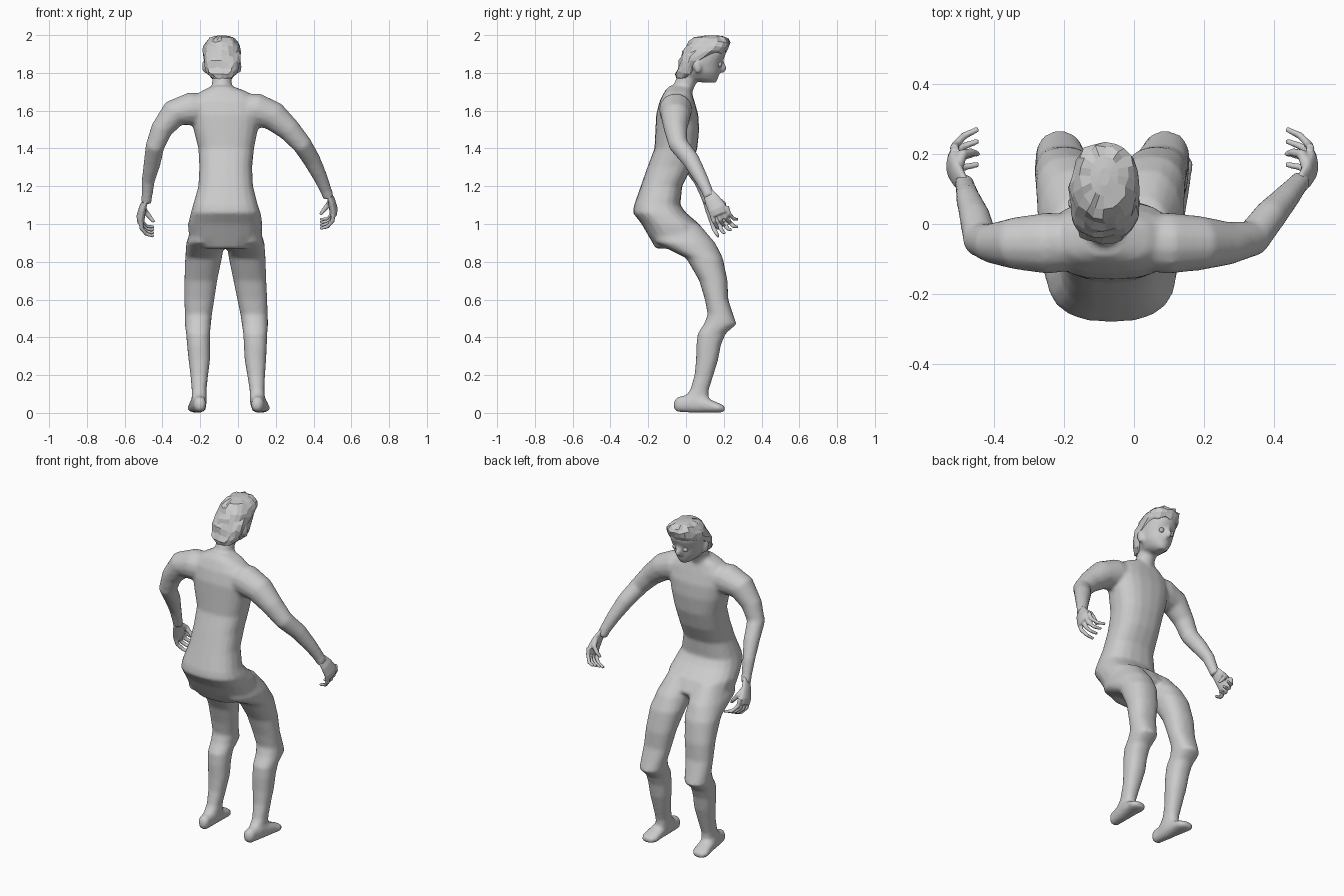
import bpy, bmesh, math, random
from mathutils import Vector

random.seed(4)
X, Y, Z = Vector((1, 0, 0)), Vector((0, 1, 0)), Vector((0, 0, 1))
MID = -0.067  # body centre line


def ring(c, u, v, a, b, n=20, e=2.3):
    pts = []
    for i in range(n):
        t = 2 * math.pi * i / n
        p, q = math.cos(t), math.sin(t)
        p = math.copysign(abs(p) ** (2 / e), p)
        q = math.copysign(abs(q) ** (2 / e), q)
        pts.append(Vector(c) + u * a * p + v * b * q)
    return pts


def loft(bm, rings):
    vs = [[bm.verts.new(p) for p in r] for r in rings]
    n = len(vs[0])
    fs = [bm.faces.new(vs[0][::-1]), bm.faces.new(vs[-1])]
    for r, s in zip(vs, vs[1:]):
        fs += [bm.faces.new((r[i], r[(i + 1) % n], s[(i + 1) % n], s[i])) for i in range(n)]
    bmesh.ops.recalc_face_normals(bm, faces=fs)


def stack(bm, rows, e=2.3):
    """Horizontal sections: z, x0, x1, y0, y1."""
    loft(bm, [ring(((x0 + x1) / 2, (y0 + y1) / 2, z), X, Y, abs(x1 - x0) / 2, (y1 - y0) / 2, e=e)
              for z, x0, x1, y0, y1 in rows])


def tube(bm, rows, side=Y, flat=1.0, n=14):
    """Sections along a path: x, y, z, radius; flat scales the thickness."""
    ps = [Vector(r[:3]) for r in rows]
    rings = []
    for i, r in enumerate(rows):
        t = (ps[min(i + 1, len(ps) - 1)] - ps[max(i - 1, 0)]).normalized()
        u = (side - t * side.dot(t)).normalized()
        rings.append(ring(ps[i], u, t.cross(u), r[3], r[3] * flat, n, 2))
    loft(bm, rings)


def finish(bm, name, voxel=None, smooth=3):
    me = bpy.data.meshes.new(name)
    bm.to_mesh(me)
    bm.free()
    ob = bpy.data.objects.new(name, me)
    bpy.context.collection.objects.link(ob)
    if voxel:
        m = ob.modifiers.new("blend", 'REMESH')
        m.mode, m.voxel_size, m.use_smooth_shade = 'VOXEL', voxel, True
        m = ob.modifiers.new("soften", 'SMOOTH')
        m.factor, m.iterations = 0.5, smooth
    return ob


# body: torso
body = bmesh.new()
stack(body, [
    (.87, -.20, .07, -.16, .05), (.93, -.26, .126, -.195, .11), (1.0, -.265, .13, -.235, .07),
    (1.06, -.25, .12, -.282, .0), (1.1, -.238, .105, -.275, -.03), (1.2, -.21, .08, -.24, -.02),
    (1.3, -.205, .075, -.205, .03), (1.4, -.21, .085, -.167, .06), (1.5, -.235, .105, -.162, .07),
    (1.58, -.25, .12, -.158, .065), (1.65, -.25, .11, -.14, .045), (1.7, -.2, .05, -.115, .03),
    (1.73, -.14, -.03, -.09, .025)], 2.5)

# body: legs and feet
LEG = [
    (1.0, -.24, -.09, -.20, .07), (.9, -.274, -.072, -.16, .155), (.82, -.28, -.085, .0, .195),
    (.7, -.284, -.11, .07, .22), (.6, -.284, -.125, .10, .224), (.52, -.282, -.138, .115, .25),
    (.47, -.282, -.143, .095, .268), (.42, -.275, -.148, .062, .21), (.36, -.27, -.148, .055, .185),
    (.28, -.262, -.148, .053, .17), (.2, -.252, -.158, .045, .145), (.12, -.245, -.167, .022, .12),
    (.06, -.245, -.165, -.03, .12), (.03, -.24, -.17, -.04, .11)]
FOOT = [(-.065, .015, .04, .02), (-.045, .032, .045, .04), (.05, .04, .05, .05),
        (.12, .046, .038, .037), (.175, .05, .026, .025), (.205, .03, .022, .016)]
for side in (-1, 1):
    def across(x, z):
        return x if side < 0 else 2 * MID - x + .035 * max(0, 1 - z / .7)
    stack(body, [(z, across(a, z), across(b, z), c, d) for z, a, b, c, d in LEG])
    loft(body, [ring((across(-.205 - .08 * y, 0), y, z), X, Z, a, b) for y, a, z, b in FOOT])

# body: arms
tube(body, [(.0, -.05, 1.61, .08), (.10, -.055, 1.605, .088), (.19, -.055, 1.57, .078),
            (.27, -.055, 1.50, .062), (.34, -.04, 1.42, .052), (.39, .025, 1.34, .047),
            (.435, .075, 1.25, .038), (.465, .11, 1.18, .031), (.48, .125, 1.14, .03)])
tube(body, [(-.14, -.05, 1.61, .08), (-.25, -.055, 1.61, .088), (-.34, -.055, 1.585, .075),
            (-.405, -.055, 1.50, .058), (-.44, -.045, 1.41, .05), (-.455, .02, 1.32, .045),
            (-.475, .075, 1.23, .035), (-.482, .105, 1.15, .029), (-.487, .12, 1.11, .028)])

# body: neck, head, nose, ears
stack(body, [(1.64, -.15, -.02, -.10, .03), (1.7, -.14, -.028, -.085, .035),
             (1.75, -.137, -.033, -.06, .055), (1.82, -.137, -.033, -.03, .09)], 2)
stack(body, [(1.748, -.11, -.06, .09, .16), (1.77, -.14, -.03, .0, .17),
             (1.80, -.163, -.007, -.025, .178), (1.85, -.175, .005, -.03, .188),
             (1.87, -.177, .007, -.025, .198), (1.9, -.178, .008, -.015, .212),
             (1.95, -.17, .0, .01, .215), (1.98, -.14, -.03, .05, .19)], 2.2)
tube(body, [(-.085, .185, 1.865, .011), (-.085, .2, 1.825, .017), (-.085, .19, 1.803, .013)], X)
for x in (-.178, .008):
    tube(body, [(x, .065, 1.80, .012), (x, .06, 1.83, .02), (x, .055, 1.86, .016)], Y, .6)
finish(body, "body", .011)

# eyes
for x in (-.12, -.05):
    bm = bmesh.new()
    bmesh.ops.create_uvsphere(bm, u_segments=12, v_segments=8, radius=.015)
    bmesh.ops.translate(bm, verts=bm.verts, vec=(x, .176, 1.845))
    finish(bm, "eye")

# hair: ragged cap with stepped locks
hair = bmesh.new()
stack(hair, [
    (1.775, -.14, -.03, -.05, .03), (1.80, -.165, -.005, -.052, .05), (1.83, -.176, .006, -.045, .07),
    (1.86, -.18, .01, -.036, .10), (1.885, -.183, .013, -.026, .14), (1.91, -.184, .014, -.015, .215),
    (1.935, -.182, .012, -.003, .23), (1.96, -.173, .003, .015, .236), (1.98, -.152, -.018, .045, .225),
    (1.994, -.125, -.045, .08, .195), (1.999, -.10, -.07, .11, .16)], 2.2)
for v in hair.verts:
    if v.co.z < 1.99:
        v.co += Vector((random.uniform(-.005, .005), random.uniform(-.007, .005), random.uniform(-.009, .009)))
finish(hair, "hair")

# hands: palm, four curled fingers and a thumb
for name, s, wrist, dz in (("right_hand", 1, (.475, .115, 1.17), .04),
                           ("left_hand", -1, (-.484, .11, 1.14), 0)):
    hand = bmesh.new()
    ox = .505 if s > 0 else .515
    tube(hand, [(*wrist, .029), (s * (ox - .01), .14, 1.085 + dz, .042),
                (s * ox, .165, 1.04 + dz, .05), (s * ox, .178, 1.01 + dz, .044)],
         Vector((0, .85, .5)), .45)
    for i in range(4):
        t = i / 3
        y, z = .135 + .08 * t, .995 + .04 * t + dz
        k = .008 * math.sin(math.pi * t)
        tube(hand, [(s * ox, y, z + .02, .013), (s * (ox - .005), y + .012 + k, z - .02 - k, .012),
                    (s * (ox - .03), y + .028 + .01 * t, z - .048, .0105),
                    (s * (ox - .07), y + .035 + .022 * t, z - .06 + .01 * t, .008)], n=8)
    tube(hand, [(s * (ox - .01), .165, 1.09 + dz, .018), (s * (ox - .025), .2, 1.065 + dz, .015),
                (s * (ox - .05), .205, 1.035 + dz, .012), (s * (ox - .07), .2, 1.01 + dz, .008)], n=8)
    finish(hand, name, .005, 2)
